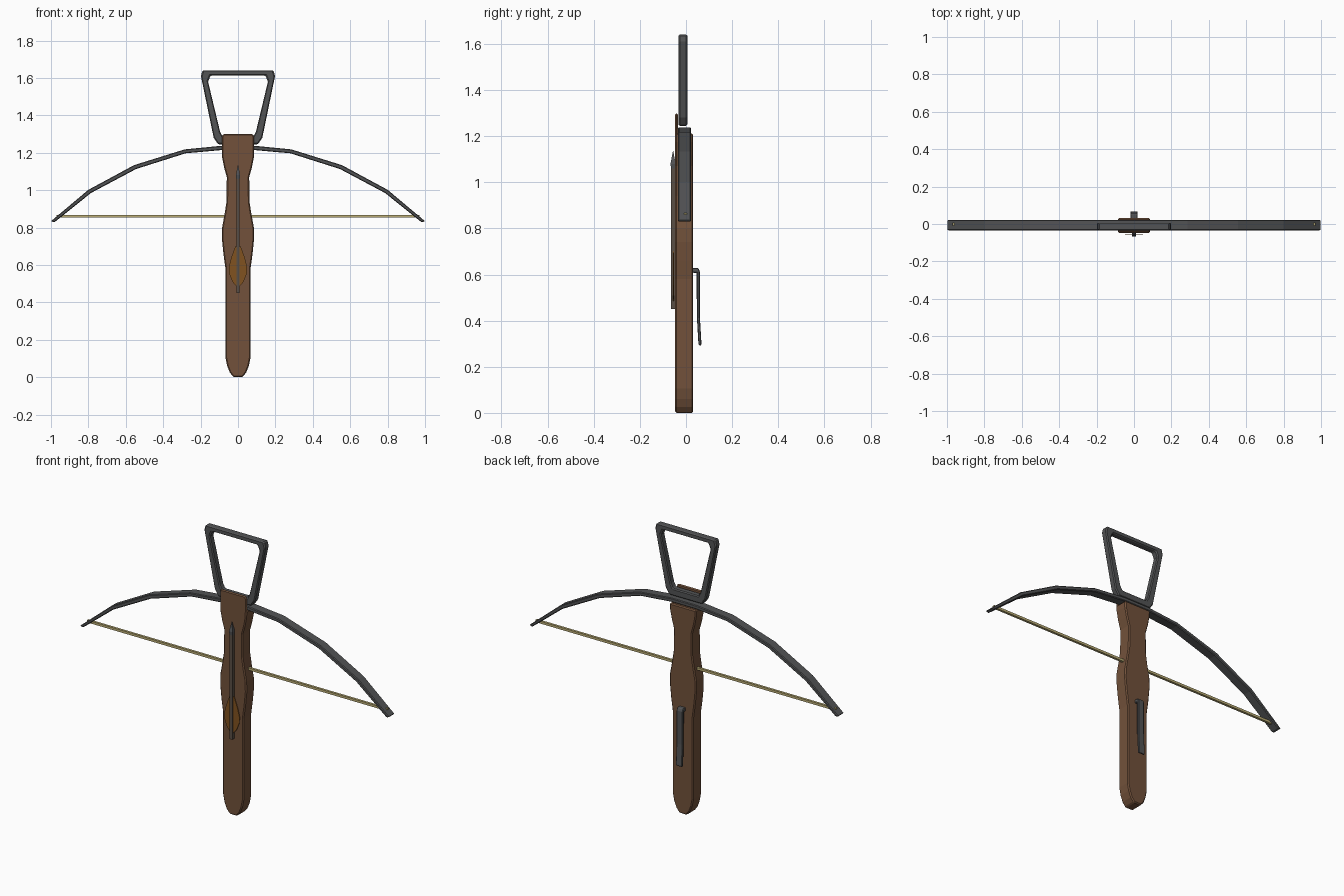
import bpy, bmesh, math
from mathutils import Matrix

if "Cube" in bpy.data.objects:
    bpy.data.objects.remove(bpy.data.objects["Cube"])


def material(name, rgb):
    m = bpy.data.materials.new(name)
    m.diffuse_color = (*rgb, 1)
    m.use_nodes = True
    m.node_tree.nodes["Principled BSDF"].inputs["Base Color"].default_value = m.diffuse_color
    return m


WOOD = material("brown wood", (0.168, 0.083, 0.043))
STEEL = material("dark steel", (0.085, 0.087, 0.09))
CORD = material("tan cord", (0.50, 0.42, 0.18))
FEATHER = material("amber feather", (0.22, 0.085, 0.014))
SHAFT = material("grey brown shaft", (0.10, 0.078, 0.06))


def finish(name, bm, mat, bevel=0):
    bmesh.ops.recalc_face_normals(bm, faces=bm.faces)
    mesh = bpy.data.meshes.new(name)
    bm.to_mesh(mesh)
    bm.free()
    mesh.materials.append(mat)
    ob = bpy.data.objects.new(name, mesh)
    bpy.context.collection.objects.link(ob)
    if bevel:
        mod = ob.modifiers.new("Bevel", "BEVEL")
        mod.width = bevel
        mod.segments = 1
        mod.limit_method = 'ANGLE'
        mod.angle_limit = math.radians(50)
    return ob


def mirrored(half):
    """Close a right-hand outline with its mirror image."""
    return half + [(-x, z) for x, z in reversed(half)]


def extrude(bm, face, vec):
    """Extrude a face and return the new cap."""
    geom = bmesh.ops.extrude_face_region(bm, geom=[face])["geom"]
    bmesh.ops.translate(bm, vec=vec,
                        verts=[g for g in geom if isinstance(g, bmesh.types.BMVert)])
    return next(g for g in geom if isinstance(g, bmesh.types.BMFace))


def prism(name, outline, a, b, mat, bevel=0, axis="y"):
    """Outline in x,z extruded along y, or in y,z extruded along x."""
    bm = bmesh.new()
    if axis == "y":
        vs, vec = [bm.verts.new((u, a, z)) for u, z in outline], (0, b - a, 0)
    else:
        vs, vec = [bm.verts.new((a, u, z)) for u, z in outline], (b - a, 0, 0)
    extrude(bm, bm.faces.new(vs), vec)
    return finish(name, bm, mat, bevel)


def ring(name, outer, inner, y0, y1, mat, bevel):
    """Flat frame between two outlines with equal point counts."""
    bm = bmesh.new()
    loops = [[bm.verts.new((x, y, z)) for x, z in pts]
             for pts, y in ((outer, y0), (outer, y1), (inner, y1), (inner, y0))]
    n = len(outer)
    for k in range(4):
        p, q = loops[k], loops[(k + 1) % 4]
        for i in range(n):
            j = (i + 1) % n
            bm.faces.new((p[i], p[j], q[j], q[i]))
    return finish(name, bm, mat, bevel)


# Stock: full-height front deck, with the back half stopping below the bow
NOTCH = 1.212
half = [(0.024, 0.0), (0.044, 0.025), (0.058, 0.06), (0.067, 0.105), (0.067, 0.58),
        (0.078, 0.66), (0.086, 0.74), (0.085, 0.80), (0.072, 0.87), (0.061, 0.94),
        (0.06, 1.07), (0.074, 1.12), (0.085, 1.175), (0.086, NOTCH), (0.086, 1.285),
        (0.08, 1.3)]
bm = bmesh.new()
front = bm.faces.new([bm.verts.new((x, -0.047, z)) for x, z in mirrored(half)])
back = extrude(bm, front, (0, 0.012, 0))
cut = [v for v in back.verts if abs(v.co.z - NOTCH) < 1e-4]
other = bmesh.utils.face_split(back, cut[0], cut[1])[0]
lower = min((back, other), key=lambda f: f.calc_center_median().z)
extrude(bm, lower, (0, 0.066, 0))
finish("stock", bm, WOOD, 0.009)

# Bow arms
bow = [(0.08, 1.215), (0.28, 1.197), (0.545, 1.113), (0.786, 0.985), (0.982, 0.828),
       (1.0, 0.834), (0.80, 1.002), (0.555, 1.134), (0.285, 1.218), (0.08, 1.238)]
prism("bow", mirrored(bow), -0.034, 0.022, STEEL, 0.004)

# Foot stirrup
ring("stirrup",
     mirrored([(0.107, 1.245), (0.13, 1.28), (0.198, 1.61), (0.190, 1.64)]),
     mirrored([(0.082, 1.287), (0.096, 1.313), (0.16, 1.58), (0.146, 1.613)]),
     -0.033, 0.006, STEEL, 0.006)

# Bowstring
prism("bowstring", [(-0.009, 0.853), (0.005, 0.853), (0.005, 0.867), (-0.009, 0.867)],
      -0.97, 0.97, CORD, axis="x")

# Bolt: square shaft, pointed head and flat feather vane
prism("bolt_shaft", mirrored([(0.009, 0.45), (0.009, 1.08)]), -0.065, -0.047, SHAFT)
bm = bmesh.new()
for base, tip, length, z in ((0.016, 0.001, 0.055, 1.1075), (0.012, 0.016, 0.025, 1.0675)):
    bmesh.ops.create_cone(bm, cap_ends=True, segments=4, radius1=base, radius2=tip,
                          depth=length, matrix=Matrix.Translation((0, -0.056, z))
                          @ Matrix.Rotation(math.pi / 4, 4, 'Z'))
finish("bolt_head", bm, STEEL)
prism("bolt_vane", mirrored([(0.008, 0.485), (0.03, 0.51), (0.048, 0.555), (0.049, 0.59),
                             (0.036, 0.64), (0.014, 0.70)]), -0.057, -0.053, FEATHER)

# Trigger lever on the back
lever = [(0.025, 0.628), (0.054, 0.628), (0.06, 0.612), (0.06, 0.42), (0.067, 0.30),
         (0.064, 0.29), (0.054, 0.295), (0.047, 0.42), (0.046, 0.607), (0.025, 0.608)]
prism("trigger_lever", lever, -0.02, 0.02, STEEL, 0.003, axis="x")
